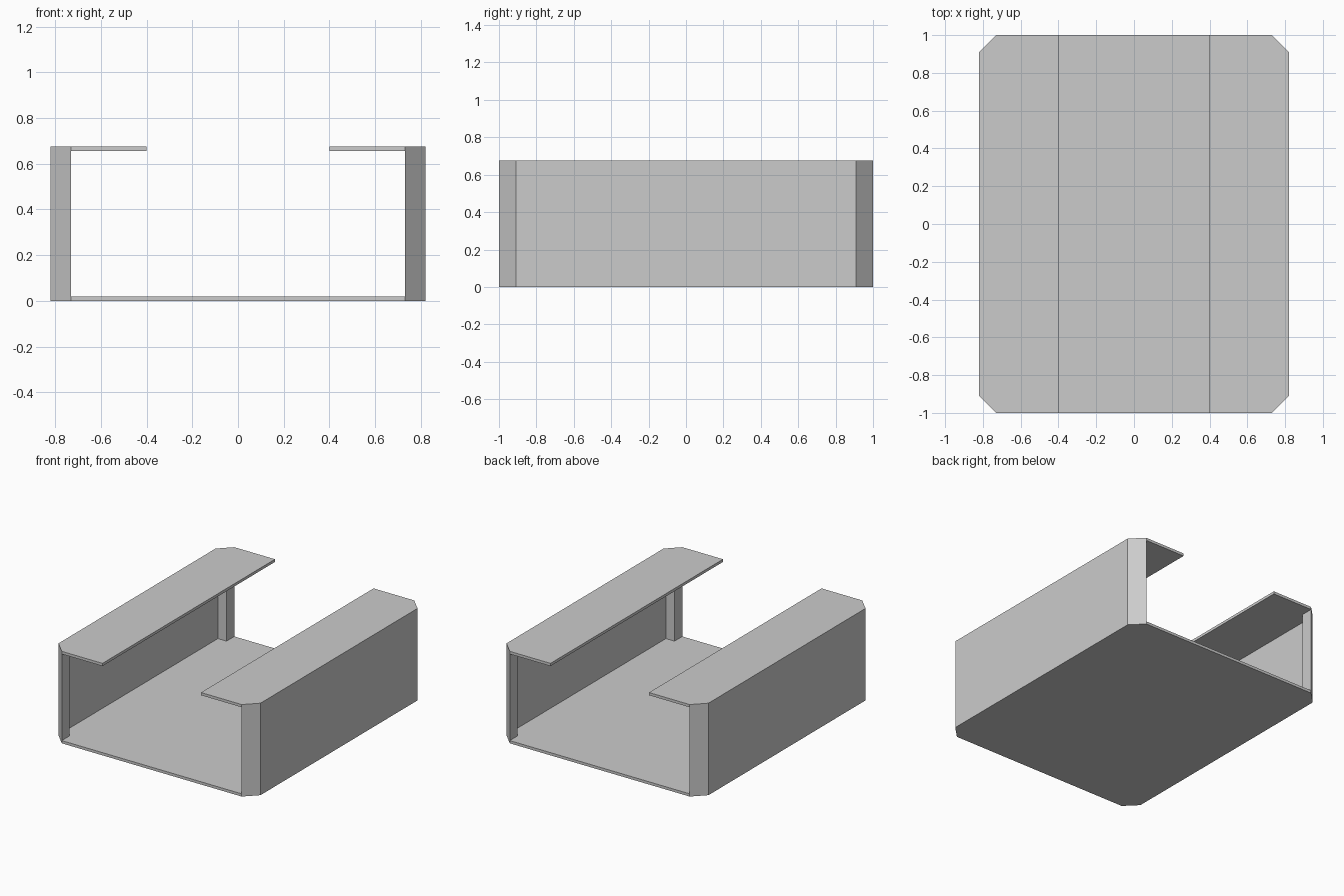
import bpy
import bmesh

cube = bpy.data.objects.get("Cube")
if cube:
    bpy.data.objects.remove(cube, do_unlink=True)

HALF_X, HALF_Y, HEIGHT = 0.82, 1.0, 0.675
CHAMFER, SHEET = 0.09, 0.02
SLOT = 0.40                      # half width of the open top
POST_X, POST_Y = HALF_X - CHAMFER, HALF_Y - CHAMFER
WALL_X = HALF_X - SHEET

grey = bpy.data.materials.new("plain grey")
grey.use_nodes = True
grey.diffuse_color = (0.6, 0.6, 0.6, 1)
grey.node_tree.nodes["Principled BSDF"].inputs["Base Color"].default_value = (0.6, 0.6, 0.6, 1)


def mirrored(quarter):
    """Complete an outline, given its +x +y quarter counter-clockwise."""
    left = [(-x, y) for x, y in reversed(quarter)]
    half = quarter + left
    return half + [(-x, -y) for x, y in half]


def prism(name, outline, bottom, top):
    """Extrude a flat outline between two heights."""
    bm = bmesh.new()
    face = bm.faces.new([bm.verts.new((x, y, bottom)) for x, y in outline])
    moved = bmesh.ops.extrude_face_region(bm, geom=[face])["geom"]
    verts = [v for v in moved if isinstance(v, bmesh.types.BMVert)]
    bmesh.ops.translate(bm, verts=verts, vec=(0, 0, top - bottom))
    bmesh.ops.recalc_face_normals(bm, faces=bm.faces)
    mesh = bpy.data.meshes.new(name)
    bm.to_mesh(mesh)
    bm.free()
    mesh.materials.append(grey)
    obj = bpy.data.objects.new(name, mesh)
    bpy.context.collection.objects.link(obj)
    return obj


# Tray with cut corners
tray = prism("open_tray", mirrored([(HALF_X, POST_Y), (POST_X, HALF_Y)]), 0, HEIGHT)

# Hollow open at both ends, leaving thin walls and solid corner posts
hollow = prism("hollow_cutter",
               mirrored([(WALL_X, POST_Y), (POST_X, POST_Y), (POST_X, HALF_Y + 0.1)]),
               SHEET, HEIGHT - SHEET)

# Slot along the top, leaving a flange on each side
slot = prism("slot_cutter", mirrored([(SLOT, HALF_Y + 0.1)]), HEIGHT / 2, HEIGHT + 0.1)

bpy.context.view_layer.objects.active = tray
for cutter in (hollow, slot):
    cutter.hide_render = True
    cut = tray.modifiers.new(cutter.name, 'BOOLEAN')
    cut.operation = 'DIFFERENCE'
    cut.solver = 'EXACT'
    cut.object = cutter
    bpy.ops.object.modifier_apply(modifier=cut.name)
    bpy.data.objects.remove(cutter, do_unlink=True)
